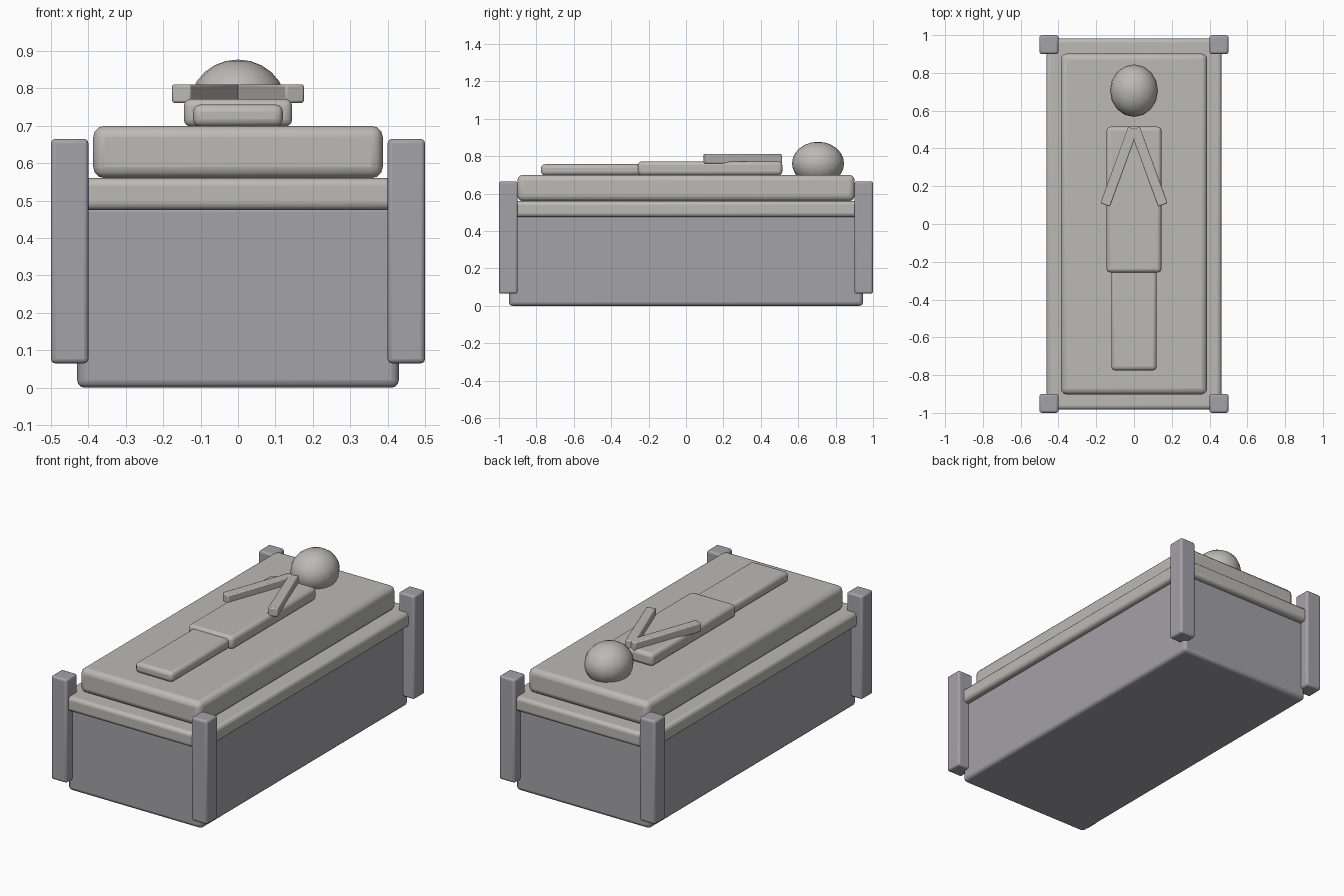
import bpy, math

if "Cube" in bpy.data.objects:
    bpy.data.objects.remove(bpy.data.objects["Cube"])


def material(name, rgb):
    m = bpy.data.materials.new(name)
    m.diffuse_color = (*rgb, 1)
    m.use_nodes = True
    m.node_tree.nodes["Principled BSDF"].inputs["Base Color"].default_value = m.diffuse_color
    return m


dark = material("dark_stone", (0.37, 0.36, 0.39))
pale = material("pale_stone", (0.50, 0.49, 0.46))


def finish(ob, name, mat):
    ob.name = name
    ob.data.materials.append(mat)
    bpy.ops.object.shade_smooth_by_angle(angle=math.radians(30))
    return ob


def box(name, x, y, z, mat, bevel, segments=3, turn=0):
    """Rounded box; x, y and z are (min, max) pairs, turned about its own z axis."""
    spans = (x, y, z)
    bpy.ops.mesh.primitive_cube_add(size=1, location=[(a + b) / 2 for a, b in spans],
                                    rotation=(0, 0, turn))
    ob = bpy.context.object
    ob.scale = [b - a for a, b in spans]
    bpy.ops.object.transform_apply(location=False, rotation=False, scale=True)
    mod = ob.modifiers.new("rounding", 'BEVEL')
    mod.width, mod.segments = bevel, segments
    return finish(ob, name, mat)


# Tomb chest, cover slab and lid
box("chest", (-0.43, 0.43), (-0.947, 0.947), (0, 0.49), dark, 0.02)
box("cover_slab", (-0.463, 0.463), (-0.982, 0.982), (0.475, 0.56), pale, 0.02)
box("lid", (-0.387, 0.387), (-0.902, 0.902), (0.56, 0.70), pale, 0.03)

# Corner posts
for sx in (-1, 1):
    for sy in (-1, 1):
        box("corner_post", (sx * 0.45 - 0.05, sx * 0.45 + 0.05),
            (sy * 0.95 - 0.05, sy * 0.95 + 0.05), (0.065, 0.665), dark, 0.012)

# Reclining figure
box("torso", (-0.145, 0.145), (-0.257, 0.515), (0.698, 0.772), pale, 0.02)
box("legs", (-0.12, 0.12), (-0.775, -0.22), (0.698, 0.757), pale, 0.02)

# Arms, spread from the chin
for s in (-1, 1):
    box("arm", (s * 0.079 - 0.027, s * 0.079 + 0.027), (0.303 - 0.215, 0.303 + 0.215),
        (0.761, 0.811), pale, 0.006, 2, s * math.radians(20))

# Head
bpy.ops.mesh.primitive_uv_sphere_add(segments=16, ring_count=12, radius=1,
                                     location=(0, 0.706, 0.761))
head = bpy.context.object
head.scale = (0.127, 0.139, 0.116)
bpy.ops.object.transform_apply(location=False, rotation=False, scale=True)
finish(head, "head", pale)
